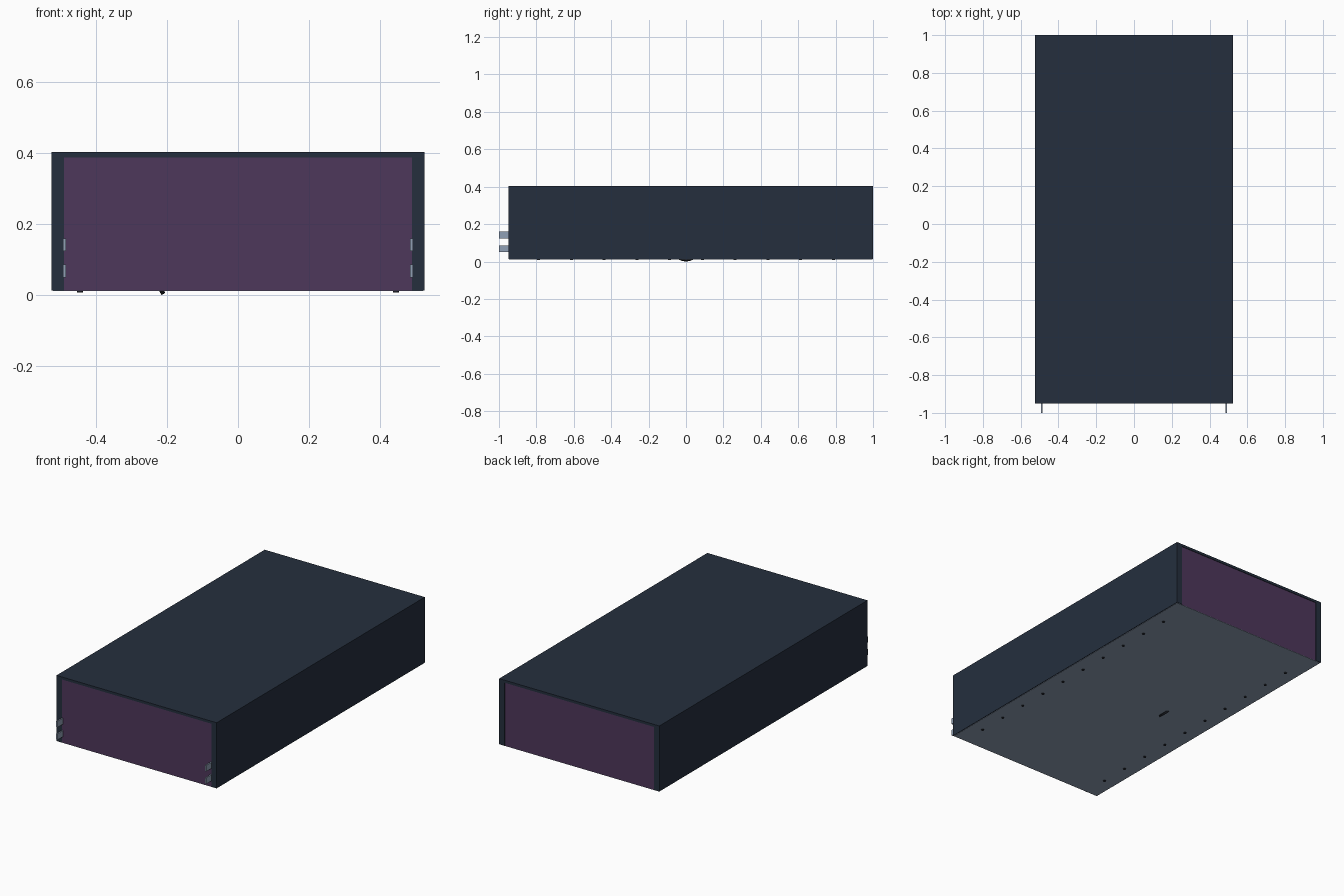
import bpy
import math

cube = bpy.data.objects.get("Cube")
if cube:
    bpy.data.objects.remove(cube, do_unlink=True)


def material(name, color):
    m = bpy.data.materials.new(name)
    m.use_nodes = True
    m.diffuse_color = (*color, 1)
    m.node_tree.nodes["Principled BSDF"].inputs["Base Color"].default_value = (*color, 1)
    return m


navy = material("navy paint", (0.018, 0.028, 0.048))
purple = material("purple panel", (0.076, 0.038, 0.105))
steel = material("steel", (0.28, 0.35, 0.46))
dark = material("dark fastener", (0.012, 0.014, 0.02))


def box(name, x, y, z, mat):
    """Box from its (low, high) ranges."""
    ranges = (x, y, z)
    bpy.ops.mesh.primitive_cube_add(size=1, location=[(a + b) / 2 for a, b in ranges])
    o = bpy.context.object
    o.name = name
    o.scale = [b - a for a, b in ranges]
    bpy.ops.object.transform_apply(location=False, rotation=False, scale=True)
    o.data.materials.append(mat)
    return o


def disc(name, radius, depth, location, mat, rotation=(0, 0, 0), sides=12):
    bpy.ops.mesh.primitive_cylinder_add(vertices=sides, radius=radius, depth=depth,
                                        location=location, rotation=rotation)
    o = bpy.context.object
    o.name = name
    o.data.materials.append(mat)
    bpy.ops.object.shade_smooth_by_angle()
    return o


W, FRONT, BACK = 0.525, -0.95, 1.0
BOTTOM, TOP = 0.012, 0.403
PW, PTOP = 0.49, 0.388      # panel half width and panel top

# Cover: roof and thick side walls
box("cover_top", (-W, W), (FRONT, BACK), (PTOP, TOP), navy)
for side, s in (("left", 1), ("right", -1)):
    box(side + "_wall", sorted((s * PW, s * W)), (FRONT, BACK), (BOTTOM + 0.002, PTOP), navy)

# End panels, set just inside the cover edge
box("front_panel", (-PW, PW), (FRONT + 0.003, FRONT + 0.015), (BOTTOM + 0.002, PTOP), purple)
box("back_panel", (-PW, PW), (BACK - 0.015, BACK - 0.003), (BOTTOM + 0.002, PTOP), purple)

# Base plate closing the underside
box("base_plate", (-W + 0.004, W - 0.004), (FRONT + 0.003, BACK - 0.003),
    (BOTTOM, BOTTOM + 0.002), steel)

# Paired rail tabs at the front, and screw rows under the base
for side, s in (("left", 1), ("right", -1)):
    for level, z in (("lower", 0.068), ("upper", 0.142)):
        box(f"{side}_{level}_tab", sorted((s * 0.484, s * 0.492)), (-1, FRONT + 0.01),
            (z - 0.018, z + 0.018), steel)
    for i in range(10):
        disc(f"{side}_base_screw_{i + 1}", 0.008, 0.008,
             (s * 0.445, (i - 4.5) * 0.175, BOTTOM), dark)

# Small tilted thumbwheel poking through the base
disc("thumbwheel", 0.07, 0.012, (-0.245, 0, 0.064), dark,
     (0, math.radians(60), 0), 32)
